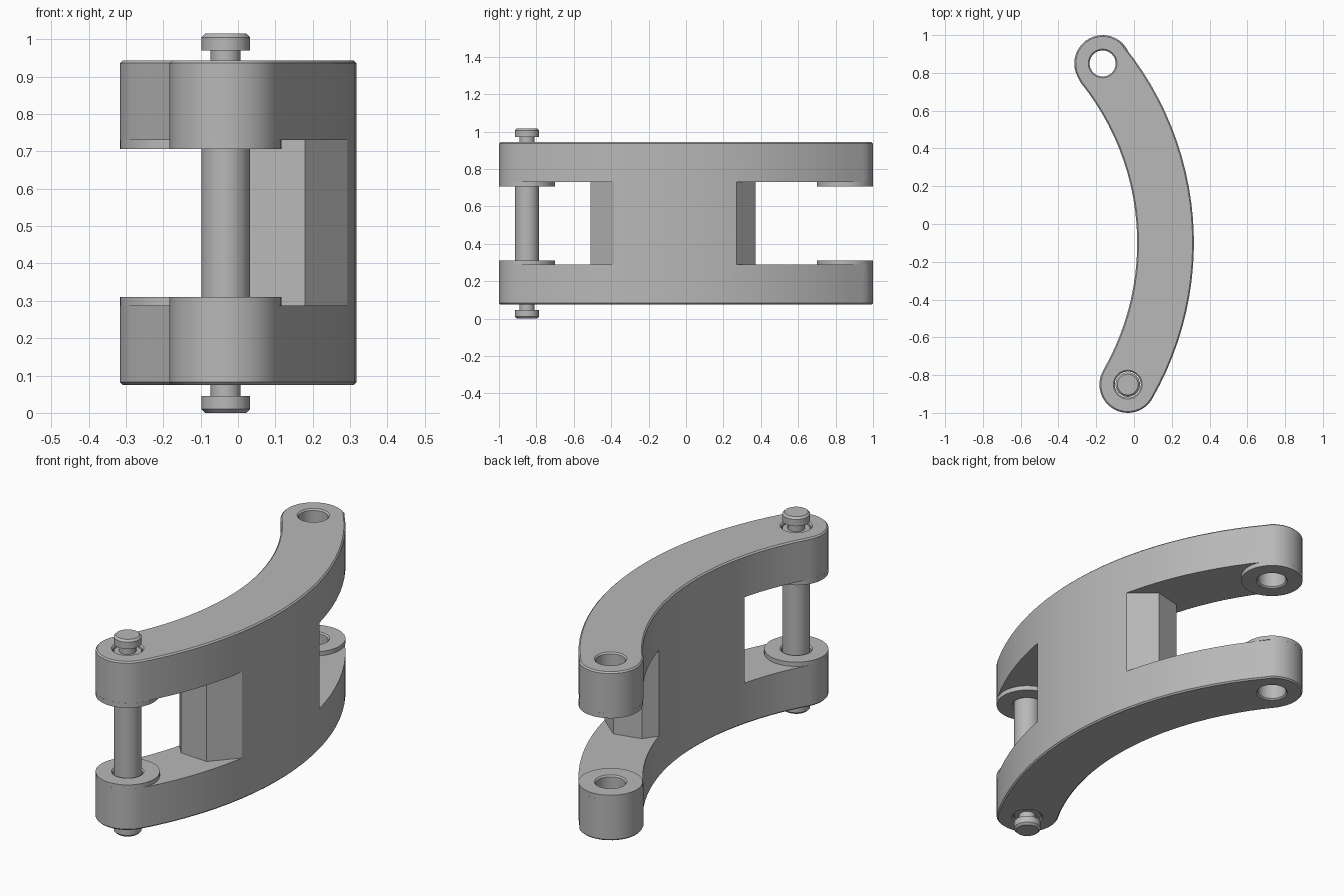
import bpy, bmesh
from math import sin, cos, tau, pi, radians, atan2
from mathutils import Vector

cube = bpy.data.objects.get("Cube")
if cube:
    bpy.data.objects.remove(cube, do_unlink=True)

grey = bpy.data.materials.new("plain_grey")
grey.use_nodes = True
grey.diffuse_color = (0.48, 0.48, 0.48, 1)
grey.node_tree.nodes["Principled BSDF"].inputs["Base Color"].default_value = grey.diffuse_color

ARC_CENTRE = Vector((-1.336, -0.10))
RADIUS, HALF = 1.503, 0.15
FRONT = Vector((-0.033, -0.85))
BACK = Vector((-0.166, 0.85))
HOLE = 0.069
Z_LOW, Z_HIGH = 0.075, 0.943
SLOT_LOW, SLOT_HIGH = 0.288, 0.73


def polar(r, angle, centre=ARC_CENTRE):
    return centre + Vector((r * cos(angle), r * sin(angle)))


def add_object(name, bm):
    bmesh.ops.recalc_face_normals(bm, faces=bm.faces)
    mesh = bpy.data.meshes.new(name)
    bm.to_mesh(mesh)
    bm.free()
    mesh.materials.append(grey)
    ob = bpy.data.objects.new(name, mesh)
    bpy.context.collection.objects.link(ob)
    return ob


def prism(name, outline, low, high):
    bm = bmesh.new()
    face = bm.faces.new([bm.verts.new((p.x, p.y, low)) for p in outline])
    top = bmesh.ops.extrude_face_region(bm, geom=[face])["geom"]
    bmesh.ops.translate(bm, vec=(0, 0, high - low),
                        verts=[v for v in top if isinstance(v, bmesh.types.BMVert)])
    return add_object(name, bm)


def lathe(name, centre, profile, closed, steps=40):
    """Revolve (radius, z) points about a vertical axis."""
    bm = bmesh.new()
    rings = []
    for r, z in profile:
        pts = [polar(r, tau * i / steps, centre) for i in range(steps)]
        rings.append([bm.verts.new((p.x, p.y, z)) for p in pts])
    pairs = list(zip(rings, rings[1:]))
    if closed:
        pairs.append((rings[-1], rings[0]))
    else:
        bm.faces.new(rings[0])
        bm.faces.new(rings[-1])
    for a, b in pairs:
        for i in range(steps):
            j = (i + 1) % steps
            bm.faces.new((a[i], a[j], b[j], b[i]))
    return add_object(name, bm)


def smooth(ob):
    bpy.ops.object.select_all(action="DESELECT")
    ob.select_set(True)
    bpy.context.view_layer.objects.active = ob
    bpy.ops.object.convert(target="MESH")
    bpy.ops.object.shade_smooth_by_angle(angle=radians(30))


def cut(ob, cutter):
    mod = ob.modifiers.new("cut", "BOOLEAN")
    mod.operation = "DIFFERENCE"
    mod.solver = "EXACT"
    mod.object = cutter
    cutter.hide_render = True


# Curved body outline: two concentric arcs joined by round ends
a0, a1 = [atan2(*reversed(p - ARC_CENTRE)) for p in (FRONT, BACK)]
N, CAP = 24, 16
outline = [polar(RADIUS + HALF, a0 + (a1 - a0) * i / N) for i in range(N + 1)]
outline += [polar(HALF, a1 + pi * i / CAP, BACK) for i in range(1, CAP)]
outline += [polar(RADIUS - HALF, a1 + (a0 - a1) * i / N) for i in range(N + 1)]
outline += [polar(HALF, a0 + pi + pi * i / CAP, FRONT) for i in range(1, CAP)]
body = prism("curved_body", outline, Z_LOW, Z_HIGH)

# Pin holes, then chamfered rims
cutters = [lathe("hole_cutter", c, [(HOLE, -0.2), (HOLE, 1.2)], False) for c in (FRONT, BACK)]
for c in cutters:
    cut(body, c)
bevel = body.modifiers.new("rim", "BEVEL")
bevel.width = 0.007
bevel.segments = 1
bevel.limit_method = "ANGLE"
bevel.angle_limit = radians(50)

# End slots that leave a central web with chamfered ends
back_end = [(1.75, 7.4), (1.653, 12.9), (1.562, 17.6), (1.42, 18.0), (1.353, 15.9), (1.25, 12.6)]
front_end = [(1.75, -4.4), (1.653, -9.9), (1.57, -15.2), (1.42, -16.4), (1.353, -14.5), (1.25, -11.5)]
for end, far in ((back_end, 60), (front_end, -60)):
    pts = [polar(r, radians(a)) for r, a in end]
    pts += [polar(r, radians(a)) for r, a in ((0.9, far / 4), (0.9, far), (2.6, far), (2.6, far / 4))]
    slot = prism("slot_cutter", pts, SLOT_LOW, SLOT_HIGH)
    cutters.append(slot)
    cut(body, slot)
smooth(body)
for c in cutters:
    bpy.data.objects.remove(c, do_unlink=True)

# Thin round bosses on the inner faces of the four arms
for end, centre in (("front", FRONT), ("back", BACK)):
    for level, base, tip in (("lower", SLOT_LOW, 0.31), ("upper", SLOT_HIGH, 0.706)):
        step = 0.007 if tip > base else -0.007
        boss = lathe(f"{end}_{level}_boss", centre,
                     [(HALF, base), (HALF, tip), (HOLE + 0.007, tip),
                      (HOLE, tip - step), (HOLE, base)], True)
        smooth(boss)

# Hinge pin with a necked head at each end
half_pin = [(0.055, 0), (0.065, 0.01), (0.065, 0.045), (0.04, 0.045), (0.04, 0.085), (0.065, 0.085)]
mirrored = [(r, 1.015 - z) for r, z in reversed(half_pin)]
smooth(lathe("hinge_pin", FRONT, half_pin + mirrored, False))
